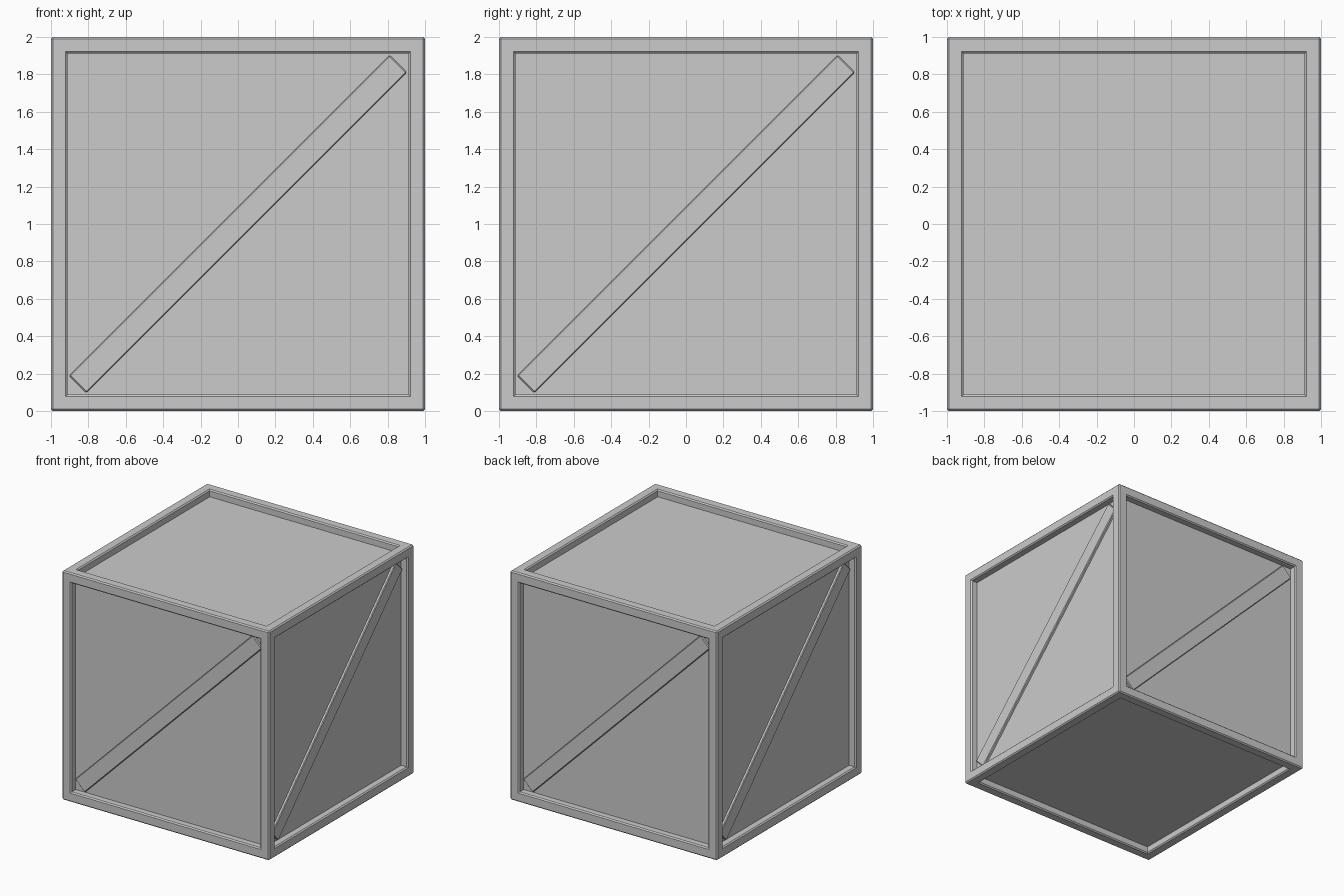
import bpy, bmesh, math
from mathutils import Matrix, Vector

if "Cube" in bpy.data.objects:
    bpy.data.objects.remove(bpy.data.objects["Cube"])

FRAME = 0.125    # width of the frame bars
DEPTH = 0.062    # panel recess
BEVEL = 0.01


def finish(bm, name):
    me = bpy.data.meshes.new(name)
    bm.to_mesh(me)
    bm.free()
    ob = bpy.data.objects.new(name, me)
    bpy.context.collection.objects.link(ob)
    return ob


# Crate body: cube with each face inset and pushed in, outer edges softened
bm = bmesh.new()
bmesh.ops.create_cube(bm, size=2, matrix=Matrix.Translation((0, 0, 1)))
panels = list(bm.faces)
bmesh.ops.inset_individual(bm, faces=panels, thickness=FRAME)
for f in panels:
    n = f.normal.copy()
    ext = bmesh.ops.extrude_discrete_faces(bm, faces=[f])
    bmesh.ops.translate(bm, verts=ext["faces"][0].verts, vec=-n * DEPTH)
bm.normal_update()
convex = [e for e in bm.edges if e.is_manifold and e.calc_face_angle_signed() > 0.5]
bmesh.ops.bevel(bm, geom=convex, offset=BEVEL, segments=1, affect='EDGES')
finish(bm, "crate_body")

# Diagonal brace on each of the four sides
HALF_LEN = math.sqrt(2) * 0.857
WIDTH, BACK, FRONT = 0.13, -0.93, -0.96
for i, side in enumerate(("front", "right", "back", "left")):
    bm = bmesh.new()
    bmesh.ops.create_cube(bm, size=1)
    bmesh.ops.scale(bm, vec=Vector((2 * HALF_LEN, BACK - FRONT + 0.02, WIDTH)), verts=bm.verts)
    bmesh.ops.bevel(bm, geom=list(bm.edges), offset=0.006, segments=1, affect='EDGES')
    m = (Matrix.Rotation(i * math.pi / 2, 4, 'Z')
         @ Matrix.Translation((0, (FRONT + BACK + 0.02) / 2, 1))
         @ Matrix.Rotation(-math.pi / 4, 4, 'Y'))
    bmesh.ops.transform(bm, matrix=m, verts=bm.verts)
    finish(bm, side + "_brace")
